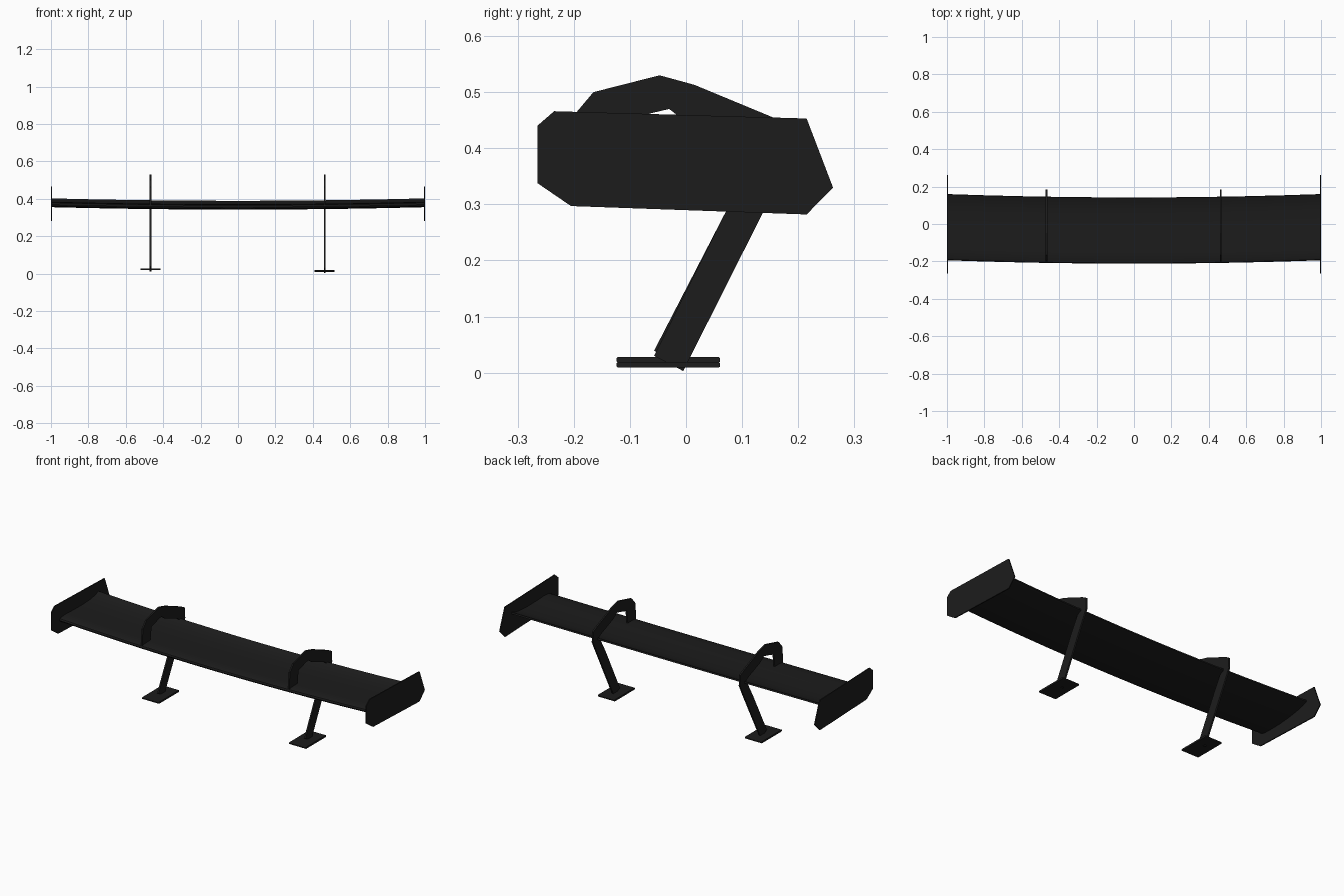
import bpy, bmesh

if "Cube" in bpy.data.objects:
    bpy.data.objects.remove(bpy.data.objects["Cube"])

black = bpy.data.materials.new("matte black")
black.diffuse_color = (0.0116, 0.0116, 0.0116, 1)
black.use_nodes = True
black.node_tree.nodes["Principled BSDF"].inputs["Base Color"].default_value = black.diffuse_color


def finish(name, bm, smooth=False):
    bmesh.ops.recalc_face_normals(bm, faces=bm.faces[:])
    me = bpy.data.meshes.new(name)
    bm.to_mesh(me)
    bm.free()
    me.materials.append(black)
    ob = bpy.data.objects.new(name, me)
    bpy.context.collection.objects.link(ob)
    if smooth:
        bpy.ops.object.select_all(action='DESELECT')
        ob.select_set(True)
        bpy.context.view_layer.objects.active = ob
        bpy.ops.object.shade_smooth_by_angle(angle=0.7)
    return ob


def loft(name, rings, smooth=False):
    """Skin a list of equal closed rings and cap the ends."""
    bm = bmesh.new()
    vs = [[bm.verts.new(p) for p in r] for r in rings]
    n = len(vs[0])
    for a, b in zip(vs, vs[1:]):
        for i in range(n):
            j = (i + 1) % n
            bm.faces.new((a[i], a[j], b[j], b[i]))
    bm.faces.new(vs[0])
    bm.faces.new(vs[-1])
    return finish(name, bm, smooth)


def plate(name, outline, x, thick, dz=0):
    """Upright plate from a (y, z) outline."""
    return loft(name, [[(x + s * thick / 2, y, z + dz) for y, z in outline] for s in (-1, 1)])


# wing: rounded low front edge, thin raised lip at the back, bowed along the span
section = [(-0.212, 0.356), (-0.208, 0.364), (-0.195, 0.369), (-0.15, 0.371),
           (-0.08, 0.368), (0.0, 0.367), (0.07, 0.371), (0.11, 0.378),
           (0.140, 0.389), (0.142, 0.380), (0.11, 0.369), (0.06, 0.358),
           (0.0, 0.349), (-0.07, 0.343), (-0.14, 0.342), (-0.19, 0.344),
           (-0.208, 0.349)]
N = 10
rings = []
for i in range(N + 1):
    x = -0.995 + 1.99 * i / N
    rings.append([(x, y + 0.018 * x * x, z + 0.013 * x * x) for y, z in section])
loft("wing", rings, True)

# end plates
end = [(-0.265, 0.44), (-0.235, 0.466), (0.215, 0.453), (0.262, 0.33),
       (0.215, 0.282), (-0.205, 0.297), (-0.265, 0.338)]
for side, x in (("left", -0.997), ("right", 0.997)):
    plate(side + "_end_plate", end, x, 0.006)

# swan neck mounts: leaning strut, then an arm hooked over the wing
strut = [(-0.057, 0.030), (-0.005, 0.003), (0.137, 0.285), (0.185, 0.38),
         (0.183, 0.44), (0.155, 0.455), (0.015, 0.513), (-0.047, 0.53),
         (-0.165, 0.50), (-0.197, 0.462), (-0.205, 0.363), (-0.13, 0.363),
         (-0.12, 0.446), (-0.06, 0.463), (-0.03, 0.47), (0.0, 0.447),
         (0.115, 0.402), (0.14, 0.385), (0.115, 0.365), (0.07, 0.285)]
for side, x, lift in (("left", -0.468, 0.009), ("right", 0.463, 0.0)):
    low = [(y, z + lift if z < 0.1 else z) for y, z in strut]
    plate(side + "_mount", low, x, 0.009)
    # foot plate
    foot = [(-0.124, 0.011), (-0.121, 0.009), (0.058, 0.009), (0.061, 0.011),
            (0.061, 0.017), (0.058, 0.019), (-0.121, 0.019), (-0.124, 0.017)]
    plate(side + "_foot", foot, x, 0.106, lift)
